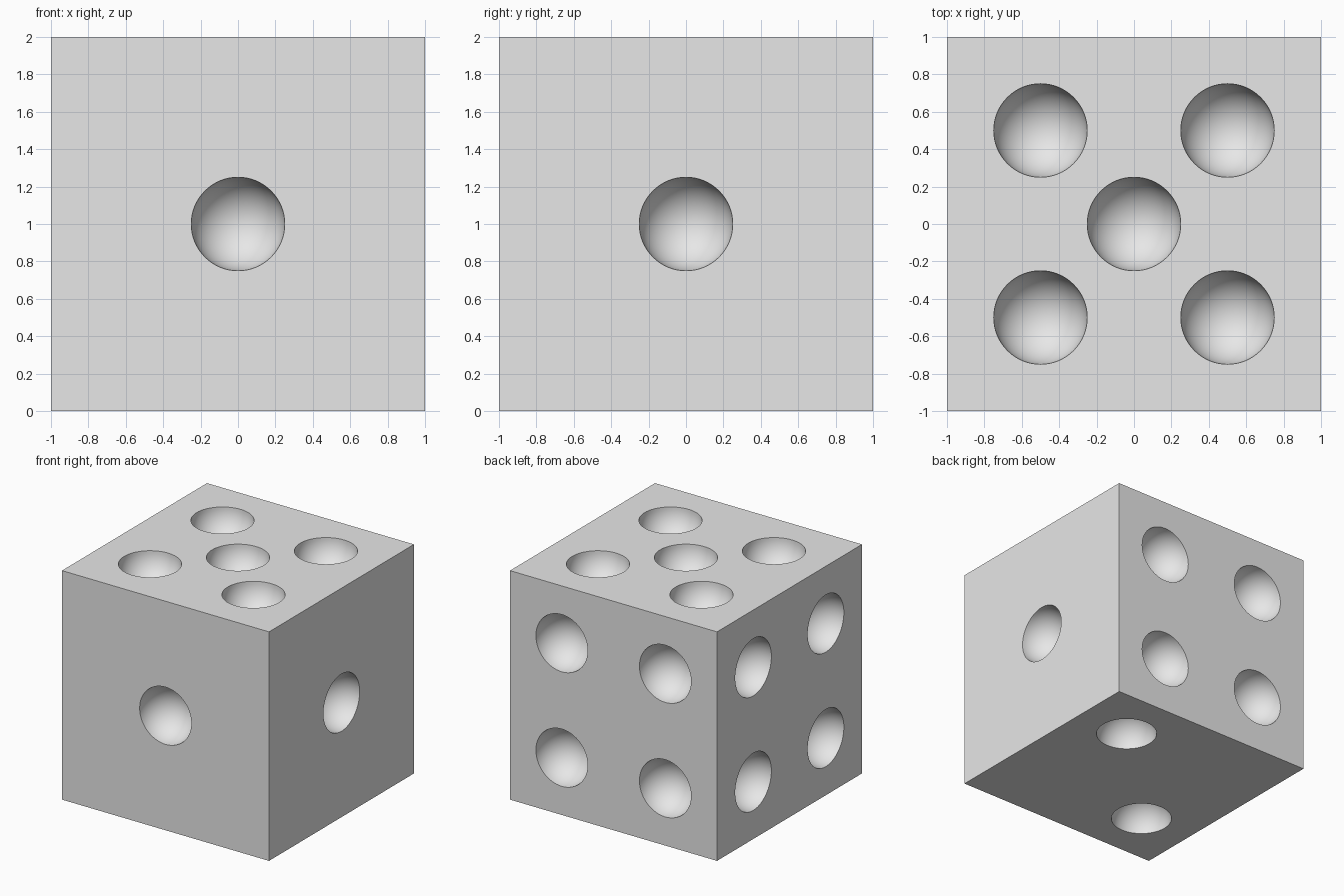
import bpy
import bmesh
import math
from mathutils import Matrix, Vector

cube = bpy.data.objects.get("Cube")
if cube:
    bpy.data.objects.remove(cube, do_unlink=True)

PIP_RADIUS = 0.25
OFFSET = 0.5


def make_object(name, bm, material):
    mesh = bpy.data.meshes.new(name)
    bm.to_mesh(mesh)
    bm.free()
    mesh.materials.append(material)
    obj = bpy.data.objects.new(name, mesh)
    bpy.context.collection.objects.link(obj)
    return obj


# Single light grey material
grey = bpy.data.materials.new("light_grey")
grey.use_nodes = True
grey.diffuse_color = (0.8, 0.8, 0.8, 1)
grey.node_tree.nodes["Principled BSDF"].inputs["Base Color"].default_value = (0.8, 0.8, 0.8, 1)

# Pip layouts, as in-plane positions on a face
one = [(0, 0)]
two = [(-OFFSET, -OFFSET), (OFFSET, OFFSET)]
four = [(a, b) for a in (-OFFSET, OFFSET) for b in (-OFFSET, OFFSET)]
faces = [
    ("Y", -1, one),          # front
    ("X", 1, one),           # +x side
    ("Y", 1, four),          # back
    ("X", -1, four),         # -x side
    ("Z", 1, one + four),    # top
    ("Z", -1, two),          # bottom
]

# Cube body
bm = bmesh.new()
bmesh.ops.create_cube(bm, size=2, matrix=Matrix.Translation((0, 0, 1)))
die = make_object("die_body", bm, grey)

# Spheres centred on the face planes, poles along the face normals
bm = bmesh.new()
for axis, side, layout in faces:
    k = "XYZ".index(axis)
    for a, b in layout:
        centre = [a, b]
        centre.insert(k, side)
        turn = Vector((0, 0, 1)).rotation_difference(
            Vector([side if i == k else 0 for i in range(3)])).to_matrix().to_4x4()
        place = Matrix.Translation(Vector(centre) + Vector((0, 0, 1))) @ turn
        bmesh.ops.create_uvsphere(bm, u_segments=64, v_segments=32,
                                  radius=PIP_RADIUS, matrix=place)
cutter = make_object("pip_cutter", bm, grey)
cutter.hide_render = True

# Hollow out the pips
cut = die.modifiers.new("pips", 'BOOLEAN')
cut.operation = 'DIFFERENCE'
cut.solver = 'EXACT'
cut.object = cutter
bpy.ops.object.select_all(action='DESELECT')
die.select_set(True)
bpy.context.view_layer.objects.active = die
bpy.ops.object.modifier_apply(modifier=cut.name)
bpy.data.objects.remove(cutter, do_unlink=True)

# Smooth hollows with crisp rims and cube edges
bpy.ops.object.shade_smooth_by_angle(angle=math.radians(30))
